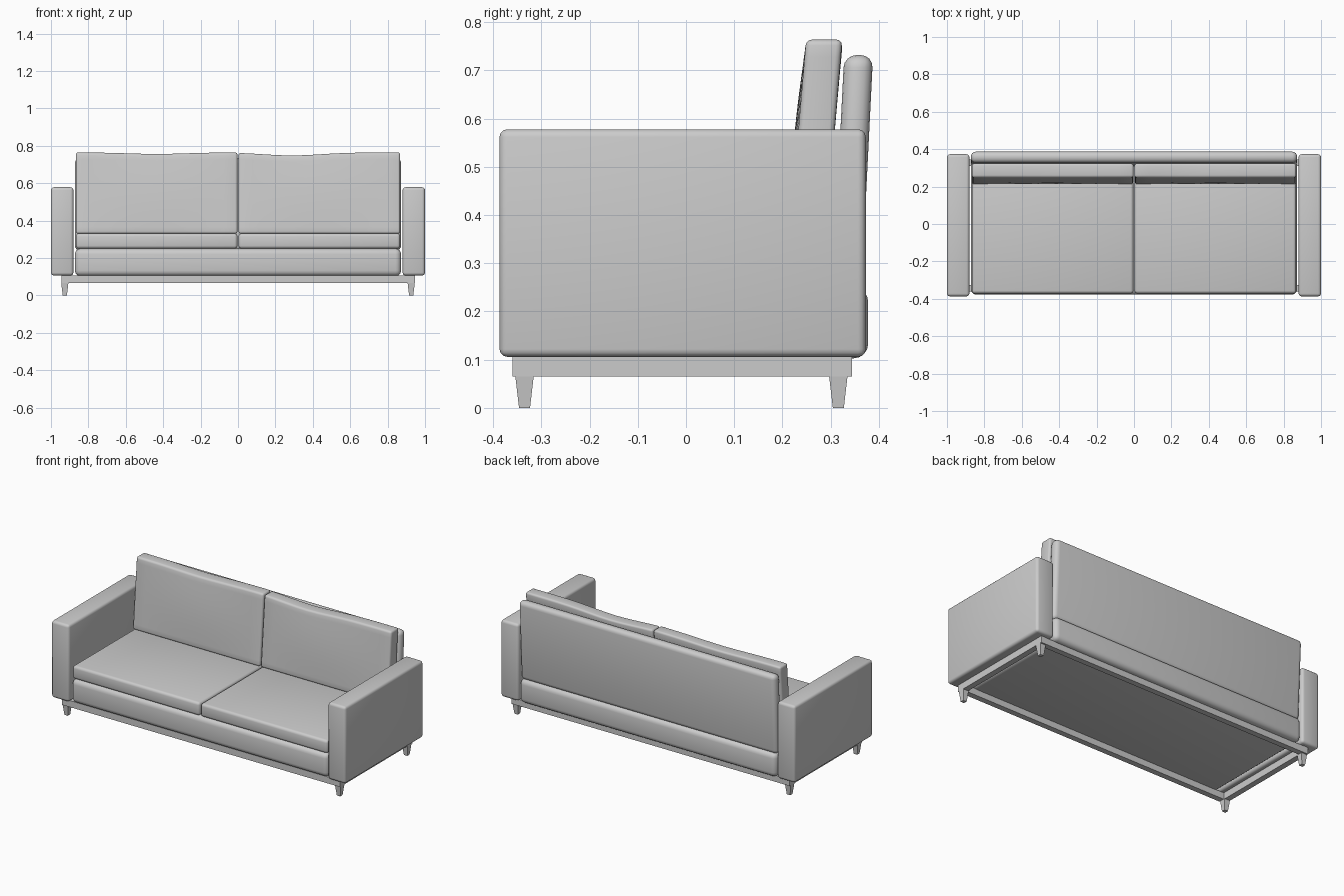
import bpy, bmesh, math
from mathutils import Vector

if "Cube" in bpy.data.objects:
    bpy.data.objects.remove(bpy.data.objects["Cube"])


def rounded_box(name, lo, hi, r=0.0, seg=3, cuts=0, warp=None):
    """Bevelled box between two corners, optionally sliced along x and warped."""
    bm = bmesh.new()
    bmesh.ops.create_cube(bm, size=1)
    lo, hi = Vector(lo), Vector(hi)
    for v in bm.verts:
        v.co = Vector([(a + b) / 2 + c * (b - a) for a, b, c in zip(lo, hi, v.co)])
    if r:
        bmesh.ops.bevel(bm, geom=bm.edges[:], offset=r, segments=seg,
                        profile=0.5, affect='EDGES')
    for axis in ((0, 2) if cuts else ()):
        n = Vector((0, 0, 0))
        n[axis] = 1
        for i in range(1, cuts):
            p = lo + (hi - lo) * (i / cuts)
            bmesh.ops.bisect_plane(bm, geom=bm.verts[:] + bm.edges[:] + bm.faces[:],
                                   plane_co=p, plane_no=n)
    if warp:
        for v in bm.verts:
            v.co = warp(v.co)
    bmesh.ops.recalc_face_normals(bm, faces=bm.faces[:])
    me = bpy.data.meshes.new(name)
    bm.to_mesh(me)
    bm.free()
    ob = bpy.data.objects.new(name, me)
    bpy.context.collection.objects.link(ob)
    bpy.context.view_layer.objects.active = ob
    bpy.ops.object.select_all(action='DESELECT')
    ob.select_set(True)
    if r:
        bpy.ops.object.shade_smooth_by_angle(angle=math.radians(35))
    return ob


# Upholstered base
rounded_box("base", (-0.872, -0.378, 0.103), (0.872, 0.378, 0.25), 0.03, 4)

# Leaning back panel
rounded_box("back_panel", (-0.872, 0.308, 0.24), (0.872, 0.368, 0.732), 0.026, 4,
            warp=lambda c: Vector((c.x, c.y + 0.05 * (c.z - 0.33), c.z)))


# Back cushion: leans back, tapers upward, with a sagging top edge
def cushion_warp(x0, x1, dip, centre):
    def warp(c):
        t = (c.z - 0.33) / 0.432
        u = (c.x - x0) / (x1 - x0)
        front = min(max((0.288 - c.y) / 0.075, 0), 1)
        sag = dip * math.exp(-((u - centre) / 0.25) ** 2)
        puff = 0.008 * math.sin(math.pi * u) * math.sin(math.pi * min(max(t, 0), 1))
        y = c.y + 0.036 * t - front * puff
        return Vector((c.x, y, c.z - sag * max(t, 0) ** 3))
    return warp


for side, x0, x1, dip, centre in (("left", -0.867, -0.003, 0.008, 0.5),
                                  ("right", 0.003, 0.867, 0.016, 0.33)):
    # Seat cushion
    rounded_box(side + "_seat_cushion", (x0, -0.372, 0.25), (x1, 0.3, 0.331), 0.016)
    rounded_box(side + "_back_cushion", (x0, 0.213, 0.33), (x1, 0.288, 0.764), 0.012,
                cuts=12, warp=cushion_warp(x0, x1, dip, centre))

# Hollow frame of four rails
for s, word in ((-1, "left"), (1, "right")):
    xa, xb = sorted((s * 0.945, s * 0.91))
    rounded_box(word + "_rail", (xa, -0.36, 0.065), (xb, 0.344, 0.107))
for word, ya, yb in (("front", -0.36, -0.325), ("back", 0.309, 0.344)):
    rounded_box(word + "_rail", (-0.91, ya, 0.065), (0.91, yb, 0.105))

for s, word in ((-1, "left"), (1, "right")):
    # Arm
    xa, xb = sorted((s * 0.88, s * 1.0))
    rounded_box(word + "_arm", (xa, -0.387, 0.106), (xb, 0.373, 0.578), 0.016)
    # Tapered square legs
    for end, y in (("front", -0.335), ("back", 0.316)):
        x = s * 0.926

        def taper(c, x=x, y=y):
            k = 0.6 + 0.4 * c.z / 0.065
            return Vector((x + (c.x - x) * k, y + (c.y - y) * k, c.z))
        rounded_box(f"{word}_{end}_leg", (x - 0.019, y - 0.019, 0),
                    (x + 0.019, y + 0.019, 0.065), warp=taper)
